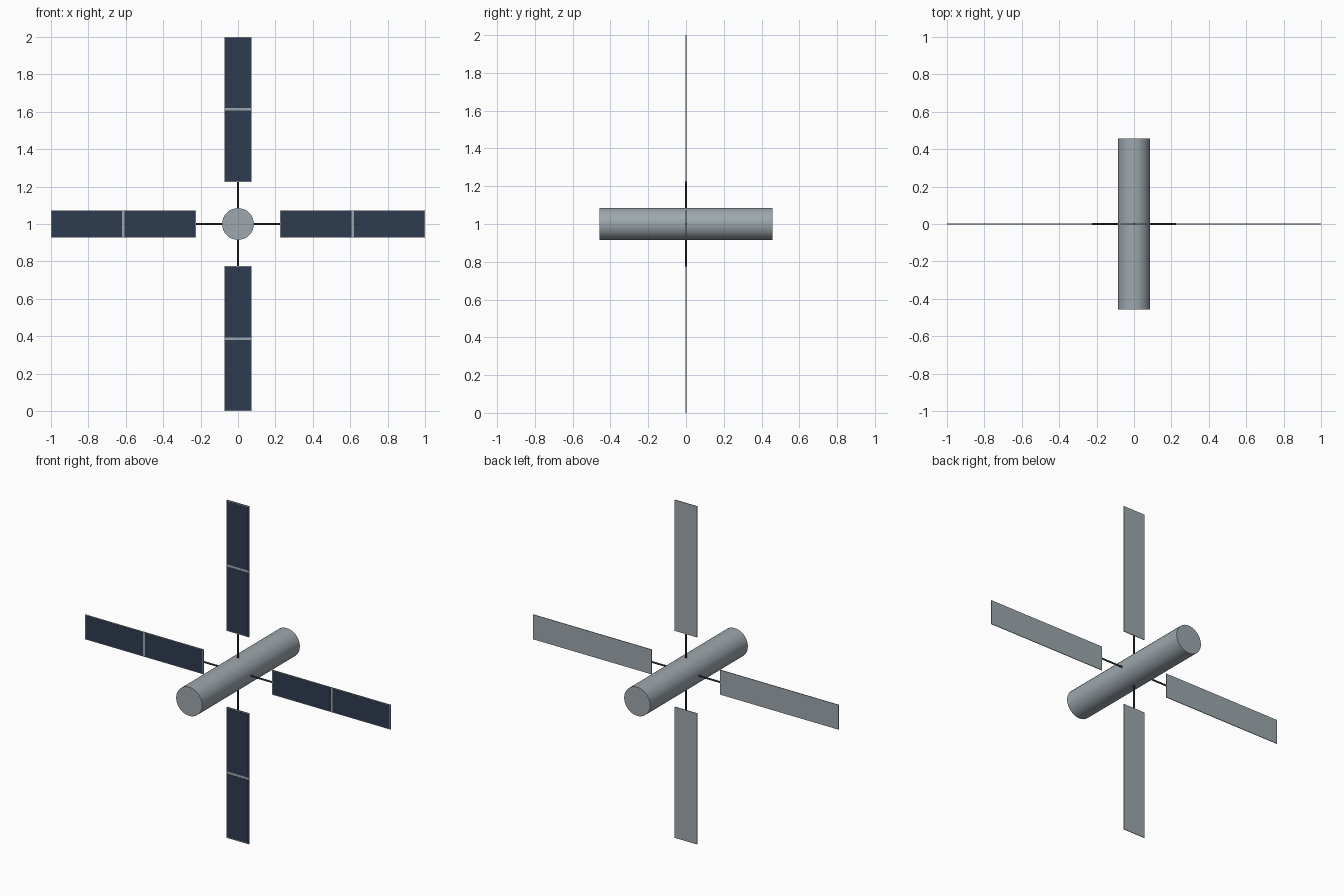
import bpy
from math import pi
from mathutils import Matrix, Vector

cube = bpy.data.objects.get("Cube")
if cube:
    bpy.data.objects.remove(cube, do_unlink=True)


def material(name, rgb):
    m = bpy.data.materials.new(name)
    m.use_nodes = True
    m.diffuse_color = (*rgb, 1)
    m.node_tree.nodes["Principled BSDF"].inputs["Base Color"].default_value = (*rgb, 1)
    return m


grey = material("pale_grey", (0.34, 0.39, 0.42))
blue = material("cell_blue", (0.026, 0.044, 0.077))
dark = material("strut_dark", (0.035, 0.042, 0.055))

CENTRE = Matrix.Translation((0, 0, 1))
PANEL_IN, PANEL_OUT, WIDTH, THICK = 0.225, 1.0, 0.146, 0.004


def finish(name, mat, smooth=False):
    ob = bpy.context.object
    ob.name = name
    ob.data.materials.append(mat)
    if smooth:
        bpy.ops.object.shade_smooth_by_angle()
    return ob


def box(name, mat, turn, x0, x1, y, depth, width):
    """Box spanning x0..x1 along an arm, turned about the hub axis."""
    bpy.ops.mesh.primitive_cube_add(size=1)
    ob = finish(name, mat)
    place = Matrix.Translation(((x0 + x1) / 2, y, 0))
    ob.data.transform(place @ Matrix.Diagonal((x1 - x0, depth, width, 1)))
    ob.matrix_world = CENTRE @ turn


# Cylindrical body along y
bpy.ops.mesh.primitive_cylinder_add(vertices=32, radius=0.085, depth=0.914,
                                    location=(0, 0, 1), rotation=(pi / 2, 0, 0))
finish("body", grey, True)

# Four arms: strut, panel and two solar cell plates each
for i, side in enumerate(("left", "lower", "right", "upper")):
    turn = Matrix.Rotation(i * pi / 2, 4, "Y")

    bpy.ops.mesh.primitive_cylinder_add(vertices=12, radius=0.005, depth=PANEL_IN)
    strut = finish(side + "_strut", dark, True)
    strut.data.transform(Matrix.Translation((PANEL_IN / 2, 0, 0))
                         @ Matrix.Rotation(pi / 2, 4, "Y"))
    strut.matrix_world = CENTRE @ turn

    box(side + "_panel", grey, turn, PANEL_IN, PANEL_OUT, 0, THICK, WIDTH)
    middle = (PANEL_IN + PANEL_OUT) / 2
    for part, x0, x1 in (("inner", PANEL_IN + 0.005, middle - 0.007),
                         ("outer", middle + 0.007, PANEL_OUT - 0.006)):
        box(f"{side}_{part}_cell", blue, turn, x0, x1, -THICK / 2, 0.002, WIDTH - 0.008)
